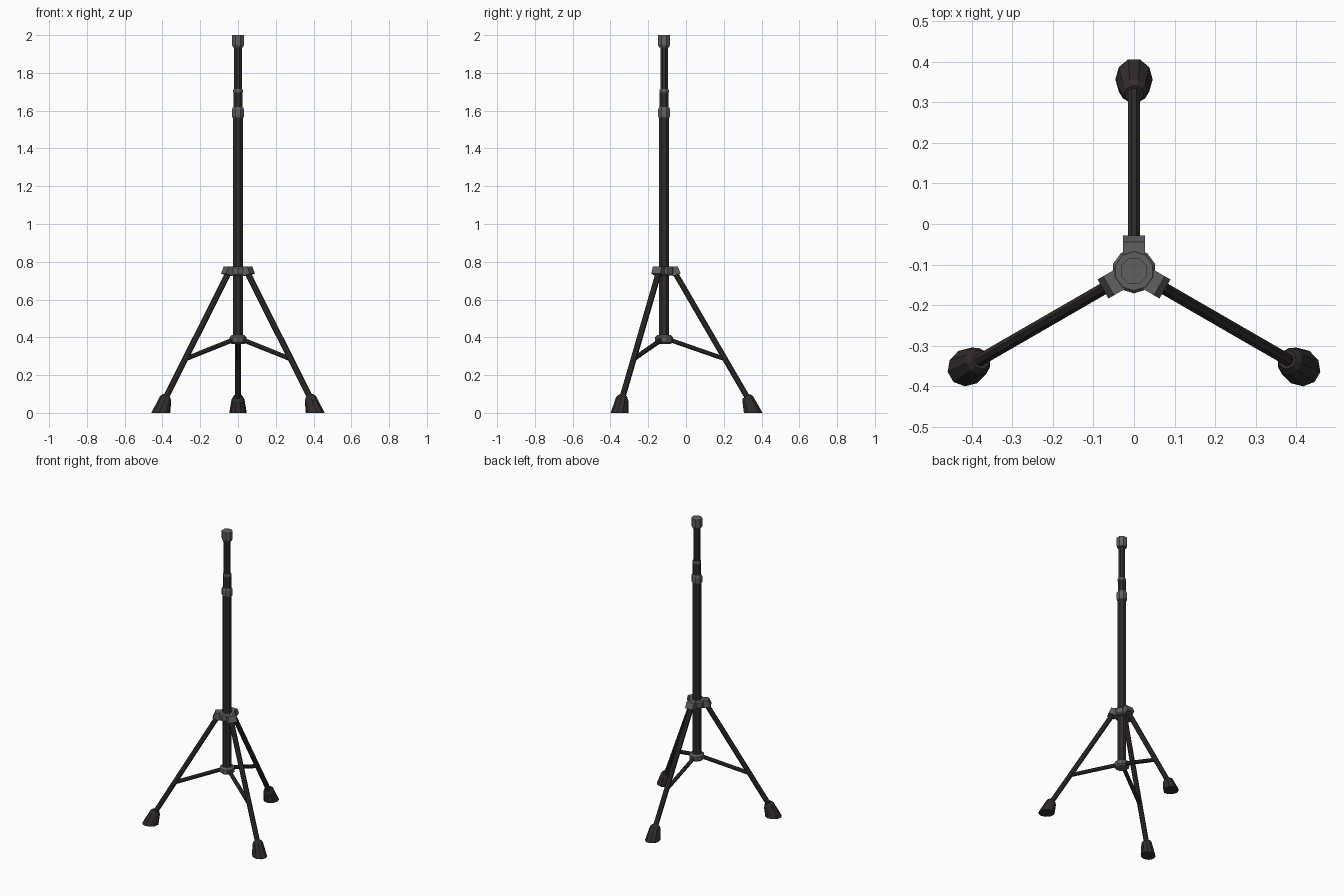
import bpy, bmesh, math
from mathutils import Vector, Matrix

if "Cube" in bpy.data.objects:
    bpy.data.objects.remove(bpy.data.objects["Cube"])

AXIS = Vector((0, -0.116, 0))
LEG_ANGLES = [math.radians(a) for a in (90, 210, 330)]


def material(name, rgb):
    m = bpy.data.materials.new(name)
    m.diffuse_color = (*rgb, 1)
    m.use_nodes = True
    m.node_tree.nodes["Principled BSDF"].inputs["Base Color"].default_value = m.diffuse_color
    return m


DARK = material("dark_brown_black", (0.032, 0.026, 0.026))
GREY = material("grey_plastic", (0.115, 0.115, 0.115))


def finish(name, bm, mat, angle=0.0):
    """Turn about the stand axis, then place on the axis."""
    bmesh.ops.recalc_face_normals(bm, faces=bm.faces)
    me = bpy.data.meshes.new(name)
    bm.to_mesh(me)
    bm.free()
    me.materials.append(mat)
    ob = bpy.data.objects.new(name, me)
    ob.matrix_world = Matrix.Translation(AXIS) @ Matrix.Rotation(angle, 4, 'Z')
    bpy.context.collection.objects.link(ob)
    return ob


def loft(name, rings, mat, angle=0.0):
    """Skin a list of vertex rings and cap both ends."""
    bm = bmesh.new()
    loops = [[bm.verts.new(p) for p in ring] for ring in rings]
    n = len(loops[0])
    for a, b in zip(loops, loops[1:]):
        for i in range(n):
            j = (i + 1) % n
            bm.faces.new((a[i], a[j], b[j], b[i]))
    bm.faces.new(loops[0])
    bm.faces.new(loops[-1])
    return finish(name, bm, mat, angle)


def ring(centre, u, v, ru, rv, n, phase=0.5):
    out = []
    for i in range(n):
        t = 2 * math.pi * (i + phase) / n
        out.append(Vector(centre) + Vector(u) * ru * math.cos(t) + Vector(v) * rv * math.sin(t))
    return out


def turned(name, profile, mat, n=8, phase=0.5):
    loft(name, [ring((0, 0, z), (1, 0, 0), (0, 1, 0), r, r, n, phase) for r, z in profile], mat)


def rod(name, a, b, r, mat, angle, n=8):
    """Straight rod in the radial (x, z) plane, then turned to its leg angle."""
    a, b = Vector((a[0], 0, a[1])), Vector((b[0], 0, b[1]))
    d = (b - a).normalized()
    v = Vector((0, 1, 0))
    u = v.cross(d)
    loft(name, [ring(p, u, v, r, r, n) for p in (a, b)], mat, angle)


# Telescoping pole
turned("main_pole", [(0.028, 0.38), (0.028, 1.58)], DARK)
turned("middle_pole", [(0.0265, 1.58), (0.0265, 1.70), (0.022, 1.712)], DARK)
turned("upper_pole", [(0.0215, 1.70), (0.0215, 1.95)], DARK)

# Grey collars and top cap
turned("top_cap", [(0.028, 1.935), (0.0345, 1.948), (0.0345, 2.0)], GREY)
turned("middle_ring", [(0.0275, 1.695), (0.0275, 1.708), (0.024, 1.714)], GREY)
turned("pole_collar", [(0.029, 1.56), (0.0345, 1.57), (0.0345, 1.607), (0.028, 1.62)], GREY)
turned("leg_hub", [(0.048, 0.728), (0.055, 0.736), (0.055, 0.768), (0.048, 0.776)], GREY, 10, 0.5)
turned("brace_collar", [(0.036, 0.366), (0.047, 0.375), (0.047, 0.402), (0.036, 0.412)], GREY, 10, 0.5)

# Three legs with bracket, brace and rubber foot
for k, ang in enumerate(LEG_ANGLES, 1):
    bracket = [(0.02, 0.73), (0.05, 0.725), (0.088, 0.738), (0.072, 0.775), (0.02, 0.775)]
    loft(f"leg_bracket_{k}", [[Vector((r, y, z)) for r, z in bracket] for y in (-0.027, 0.027)], GREY, ang)
    rod(f"leg_{k}", (0.053, 0.75), (0.445, 0.075), 0.016, DARK, ang)
    rod(f"brace_{k}", (0.035, 0.385), (0.328, 0.283), 0.0125, DARK, ang)
    down = Vector((0.392, 0, -0.675)).normalized()
    v = Vector((0, 1, 0))
    u = v.cross(-down)
    loft(f"foot_{k}", [
        ring((0.472, 0, 0), (1, 0, 0), v, 0.052, 0.046, 10),
        ring((0.443, 0, 0.073), u, v, 0.034, 0.034, 10),
        ring((0.436, 0, 0.088), u, v, 0.024, 0.024, 10)], DARK, ang)
